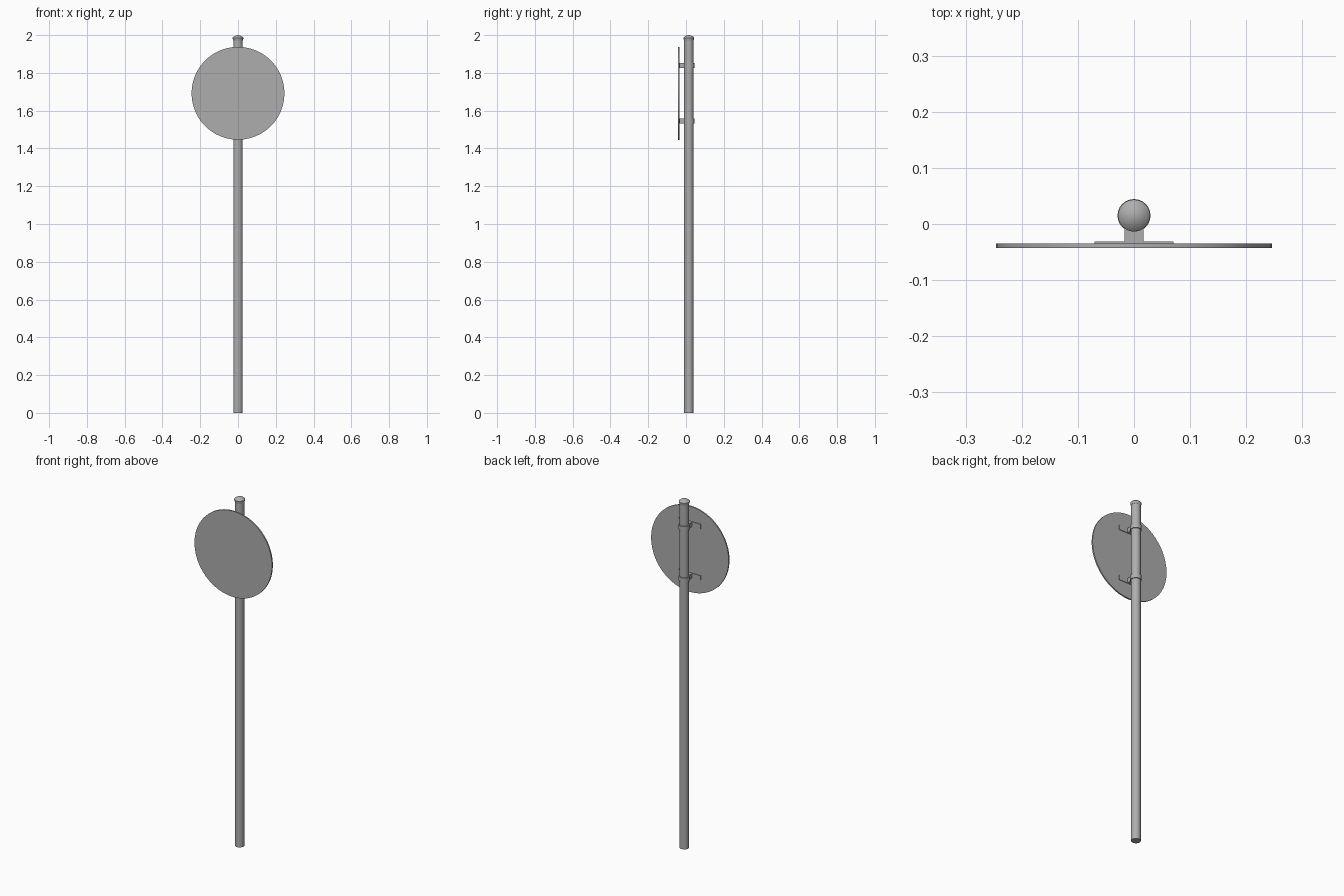
import bpy, bmesh, math

if "Cube" in bpy.data.objects:
    bpy.data.objects.remove(bpy.data.objects["Cube"])

PY = 0.015  # y of the pole axis

def material(name, c):
    m = bpy.data.materials.new(name)
    m.diffuse_color = (c, c, c, 1)
    m.use_nodes = True
    m.node_tree.nodes["Principled BSDF"].inputs["Base Color"].default_value = m.diffuse_color
    return m

grey = material("galvanised grey", 0.42)

def finish(o, name):
    o.name = name
    o.data.materials.append(grey)
    bpy.ops.object.select_all(action='DESELECT')
    o.select_set(True)
    bpy.context.view_layer.objects.active = o
    bpy.ops.object.shade_smooth_by_angle(angle=math.radians(35))
    return o

def lathe(name, profile, n=32):
    """Revolve (radius, z) points around the pole axis."""
    bm = bmesh.new()
    rings = []
    for r, z in profile:
        rings.append([bm.verts.new((r * math.cos(2 * math.pi * i / n),
                                    PY + r * math.sin(2 * math.pi * i / n), z)) for i in range(n)])
    for a, b in zip(rings, rings[1:]):
        for i in range(n):
            j = (i + 1) % n
            bm.faces.new((a[i], a[j], b[j], b[i]))
    bm.faces.new(rings[0][::-1])
    bm.faces.new(rings[-1])
    me = bpy.data.meshes.new(name)
    bm.to_mesh(me)
    bm.free()
    o = bpy.data.objects.new(name, me)
    bpy.context.collection.objects.link(o)
    return finish(o, name)

def box(name, x0, x1, y0, y1, z0, z1):
    bpy.ops.mesh.primitive_cube_add(size=1, location=((x0 + x1) / 2, (y0 + y1) / 2, (z0 + z1) / 2))
    o = bpy.context.object
    o.scale = (x1 - x0, y1 - y0, z1 - z0)
    return finish(o, name)

# Pole and domed cap
lathe("pole", [(0.025, 0), (0.025, 1.98)])
lathe("pole_cap", [(0.0255, 1.972), (0.0285, 1.982), (0.0285, 1.986), (0.024, 1.991),
                   (0.016, 1.996), (0.008, 1.999), (0.001, 2.0)])

# Round sign plate
bpy.ops.mesh.primitive_cylinder_add(vertices=48, radius=0.246, depth=0.008,
                                    location=(0, -0.039, 1.692), rotation=(math.pi / 2, 0, 0))
finish(bpy.context.object, "sign_plate")

# Two clamps: ring around the pole, stem and flat mounting strip
for label, z in (("lower", 1.545), ("upper", 1.84)):
    a, b = z - 0.013, z + 0.013
    lathe(label + "_clamp_ring", [(0.0295, a), (0.0295, b)], 24)
    box(label + "_clamp_stem", -0.017, 0.017, -0.034, -0.004, a, b)
    box(label + "_mounting_strip", -0.07, 0.07, -0.0355, -0.0315, a, b)
